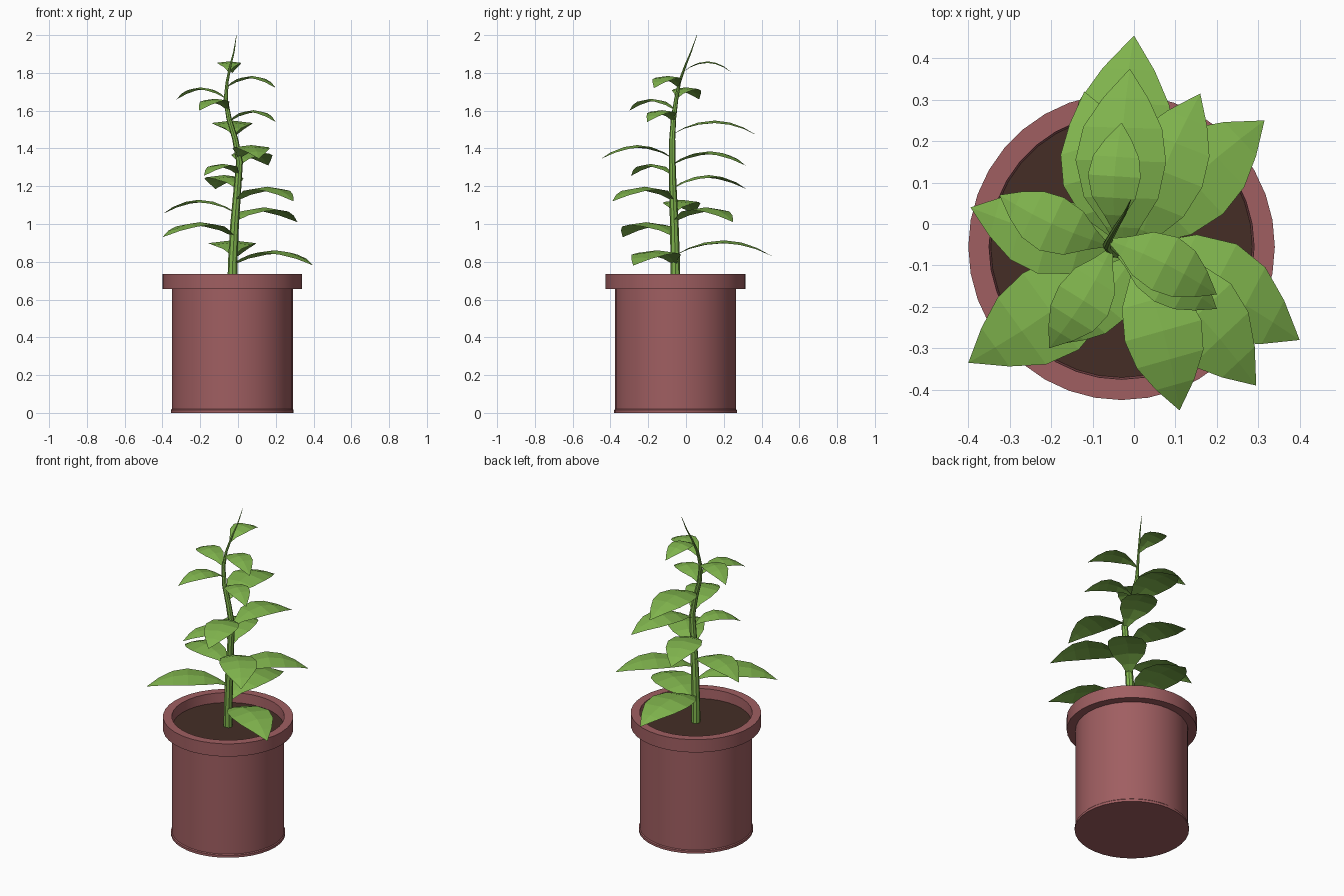
import bpy, bmesh, math
from mathutils import Vector

if "Cube" in bpy.data.objects:
    bpy.data.objects.remove(bpy.data.objects["Cube"])


def material(name, rgb):
    m = bpy.data.materials.new(name)
    m.diffuse_color = (*rgb, 1)
    m.use_nodes = True
    m.node_tree.nodes["Principled BSDF"].inputs["Base Color"].default_value = m.diffuse_color
    return m


CLAY = material("clay", (0.35, 0.113, 0.12))
SOIL = material("soil", (0.058, 0.027, 0.019))
GREEN = material("leaf green", (0.215, 0.455, 0.074))
CX, CY = -0.03, -0.055


def make_object(name, bm, mat, smooth=False):
    bmesh.ops.recalc_face_normals(bm, faces=bm.faces)
    me = bpy.data.meshes.new(name)
    bm.to_mesh(me)
    bm.free()
    me.materials.append(mat)
    ob = bpy.data.objects.new(name, me)
    bpy.context.collection.objects.link(ob)
    if smooth:
        bpy.ops.object.select_all(action='DESELECT')
        ob.select_set(True)
        bpy.context.view_layer.objects.active = ob
        bpy.ops.object.shade_smooth_by_angle(angle=math.radians(35))
    return ob


def tube(name, rings, sides, mat, cap_end):
    """Skin horizontal rings given as (x, y, z, radius)."""
    bm = bmesh.new()
    loops = []
    for x, y, z, r in rings:
        loops.append([bm.verts.new((x + r * math.cos(a), y + r * math.sin(a), z))
                      for a in (2 * math.pi * i / sides for i in range(sides))])
    for lo, hi in zip(loops, loops[1:]):
        for i in range(sides):
            j = (i + 1) % sides
            bm.faces.new((lo[i], lo[j], hi[j], hi[i]))
    bm.faces.new(loops[0])
    if cap_end:
        bm.faces.new(loops[-1])
    return make_object(name, bm, mat, True)


# Pot: foot, body, overhanging rim, inner wall
SOIL_Z = 0.675
pot_profile = [(0.325, 0), (0.325, 0.015), (0.32, 0.02), (0.32, 0.655),
               (0.37, 0.655), (0.37, 0.735), (0.32, 0.735), (0.315, SOIL_Z - 0.01)]
tube("pot", [(CX, CY, z, r) for r, z in pot_profile], 36, CLAY, True)

# Soil disc
tube("soil", [(CX, CY, SOIL_Z - 0.005, 0.316), (CX, CY, SOIL_Z, 0.316)], 36, SOIL, True)

# Stem: winding, tapered to a point
STEM = [(-0.03, -0.055, 0.67, 0.026), (-0.028, -0.057, 0.8, 0.025),
        (-0.018, -0.062, 1.0, 0.023), (-0.002, -0.07, 1.2, 0.02),
        (0.008, -0.073, 1.33, 0.018), (-0.015, -0.073, 1.45, 0.016),
        (-0.048, -0.066, 1.56, 0.014), (-0.065, -0.052, 1.66, 0.011),
        (-0.058, -0.035, 1.75, 0.008), (-0.04, -0.003, 1.84, 0.006),
        (-0.022, 0.026, 1.91, 0.004), (-0.008, 0.058, 2.0, 0.001)]
tube("stem", STEM, 8, GREEN, True)


def stem_at(z):
    for a, b in zip(STEM, STEM[1:]):
        if a[2] <= z <= b[2]:
            return Vector(a[:3]).lerp(Vector(b[:3]), (z - a[2]) / (b[2] - a[2]))


# Leaves: position along the leaf, relative half width
OUTLINE = [(0, 0.07), (0.14, 0.38), (0.3, 0.82), (0.5, 1.0), (0.68, 0.87),
           (0.84, 0.5), (1, 0)]


def leaf(name, tip):
    """Arched leaf with a slight midrib ridge, from the stem to the tip."""
    tip = Vector(tip)
    base = stem_at(tip.z + 0.005)
    span = tip - base
    flat = Vector((span.x, span.y, 0))
    length = flat.length
    side = Vector((-flat.y, flat.x, 0)).normalized()
    rise = 0.035 + 0.09 * length
    half = 0.245 * length
    bm = bmesh.new()
    rows = []
    for t, w in OUTLINE:
        mid = base + span * t + side * (0.035 * length * math.sin(math.pi * t))
        mid.z += 4 * rise * t * (1 - t)
        if w == 0:
            rows.append([bm.verts.new(mid)])
            continue
        drop = Vector((0, 0, 0.12 * half * w))
        rows.append([bm.verts.new(mid + side * half * w - drop),
                     bm.verts.new(mid),
                     bm.verts.new(mid - side * half * w - drop)])
    for a, b in zip(rows, rows[1:]):
        for i in range(2):
            if len(b) == 1:
                bm.faces.new((a[i + 1], a[i], b[0]))
            else:
                bm.faces.new((a[i + 1], a[i], b[i], b[i + 1]))
    bmesh.ops.triangulate(bm, faces=bm.faces)
    ob = make_object(name, bm, GREEN)
    if sum(p.normal.z for p in ob.data.polygons) < 0:
        ob.data.flip_normals()


# Leaf tips, from the bottom up
TIPS = [(0.40, -0.28, 0.78), (0.0, 0.455, 0.83), (-0.40, -0.335, 0.93),
        (0.315, 0.25, 1.01), (-0.395, 0.04, 1.055), (0.295, -0.39, 1.12),
        (-0.12, 0.32, 1.185), (-0.18, -0.29, 1.255), (0.16, 0.315, 1.31),
        (0.11, -0.45, 1.345), (-0.01, 0.375, 1.47), (0.20, -0.205, 1.54),
        (-0.205, -0.30, 1.60), (-0.325, 0.07, 1.66), (0.20, -0.17, 1.72),
        (-0.03, 0.245, 1.80)]
for i, tip in enumerate(TIPS):
    leaf(f"leaf_{i + 1}", tip)
